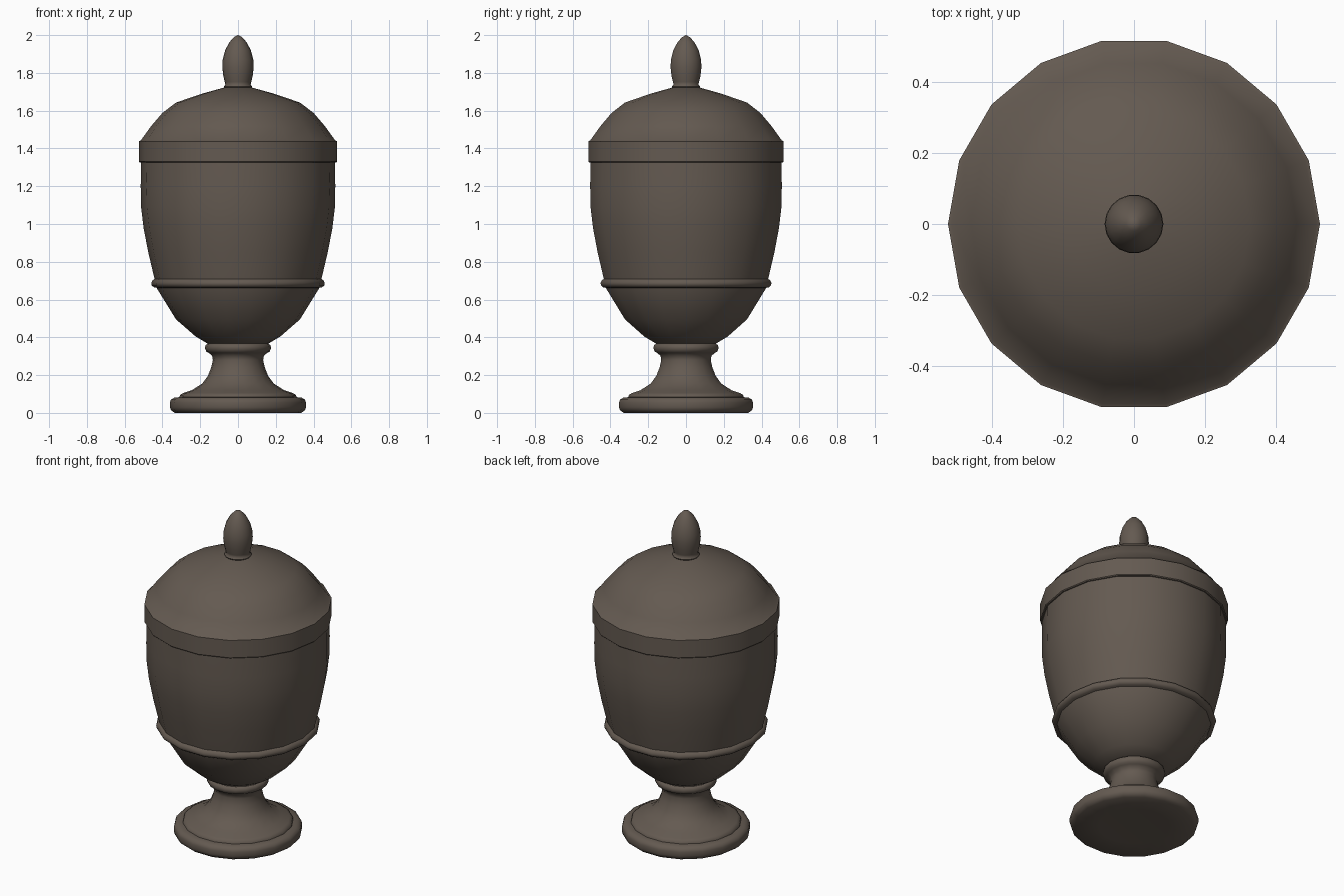
import bpy, bmesh, math

SIDES = 18
stone = bpy.data.materials.new("dark_brown_stone")
stone.diffuse_color = (0.127, 0.102, 0.082, 1)


def lathe(name, profile, angle=35):
    """Spin a (radius, height) profile around z; radius 0 makes a pole."""
    bm = bmesh.new()
    rings = []
    for r, z in profile:
        if r == 0:
            rings.append([bm.verts.new((0, 0, z))] * SIDES)
        else:
            rings.append([bm.verts.new((r * math.cos(2 * math.pi * i / SIDES),
                                        r * math.sin(2 * math.pi * i / SIDES), z))
                          for i in range(SIDES)])
    for a, b in zip(rings, rings[1:]):
        for i in range(SIDES):
            j = (i + 1) % SIDES
            bm.faces.new(list(dict.fromkeys([a[i], a[j], b[j], b[i]])))
    bmesh.ops.recalc_face_normals(bm, faces=bm.faces)
    mesh = bpy.data.meshes.new(name)
    bm.to_mesh(mesh)
    bm.free()
    obj = bpy.data.objects.new(name, mesh)
    bpy.context.collection.objects.link(obj)
    mesh.materials.append(stone)
    bpy.ops.object.select_all(action='DESELECT')
    obj.select_set(True)
    bpy.context.view_layer.objects.active = obj
    bpy.ops.object.shade_smooth_by_angle(angle=math.radians(angle))
    return obj


# round plinth, flared foot and neck collar
lathe("foot", [(0, 0.005), (0.20, 0.005), (0.335, 0), (0.355, 0.015), (0.36, 0.03),
               (0.36, 0.055), (0.355, 0.07), (0.335, 0.082), (0.31, 0.083),
               (0.307, 0.095), (0.29, 0.105), (0.245, 0.12), (0.19, 0.155),
               (0.16, 0.195), (0.142, 0.24), (0.133, 0.28), (0.137, 0.302),
               (0.155, 0.318), (0.168, 0.325), (0.175, 0.342), (0.172, 0.358),
               (0.16, 0.367), (0, 0.37)], 50)

# bowl body
lathe("bowl", [(0, 0.362), (0.16, 0.366), (0.225, 0.405), (0.328, 0.495),
               (0.43, 0.66), (0.442, 0.71), (0.475, 0.85), (0.50, 0.98),
               (0.513, 1.09), (0.515, 1.2), (0.513, 1.36), (0, 1.36)])

# moulded band round the bowl
lathe("bowl_band", [(0.42, 0.66), (0.445, 0.665), (0.457, 0.675), (0.459, 0.688),
                    (0.452, 0.702), (0.44, 0.71), (0.42, 0.712)], 50)

# lid with straight rim and low dome
lathe("lid", [(0, 1.326), (0.52, 1.326), (0.525, 1.331), (0.525, 1.438),
              (0.515, 1.442), (0.46, 1.518), (0.40, 1.588), (0.328, 1.643),
              (0.19, 1.690), (0.075, 1.722), (0, 1.725)])

# bud finial on a small collar
lathe("finial", [(0, 1.715), (0.072, 1.72), (0.076, 1.728), (0.067, 1.738),
                 (0.07, 1.752), (0.078, 1.785), (0.083, 1.83), (0.081, 1.87),
                 (0.068, 1.92), (0.045, 1.963), (0.02, 1.99), (0, 2.0)], 60)
